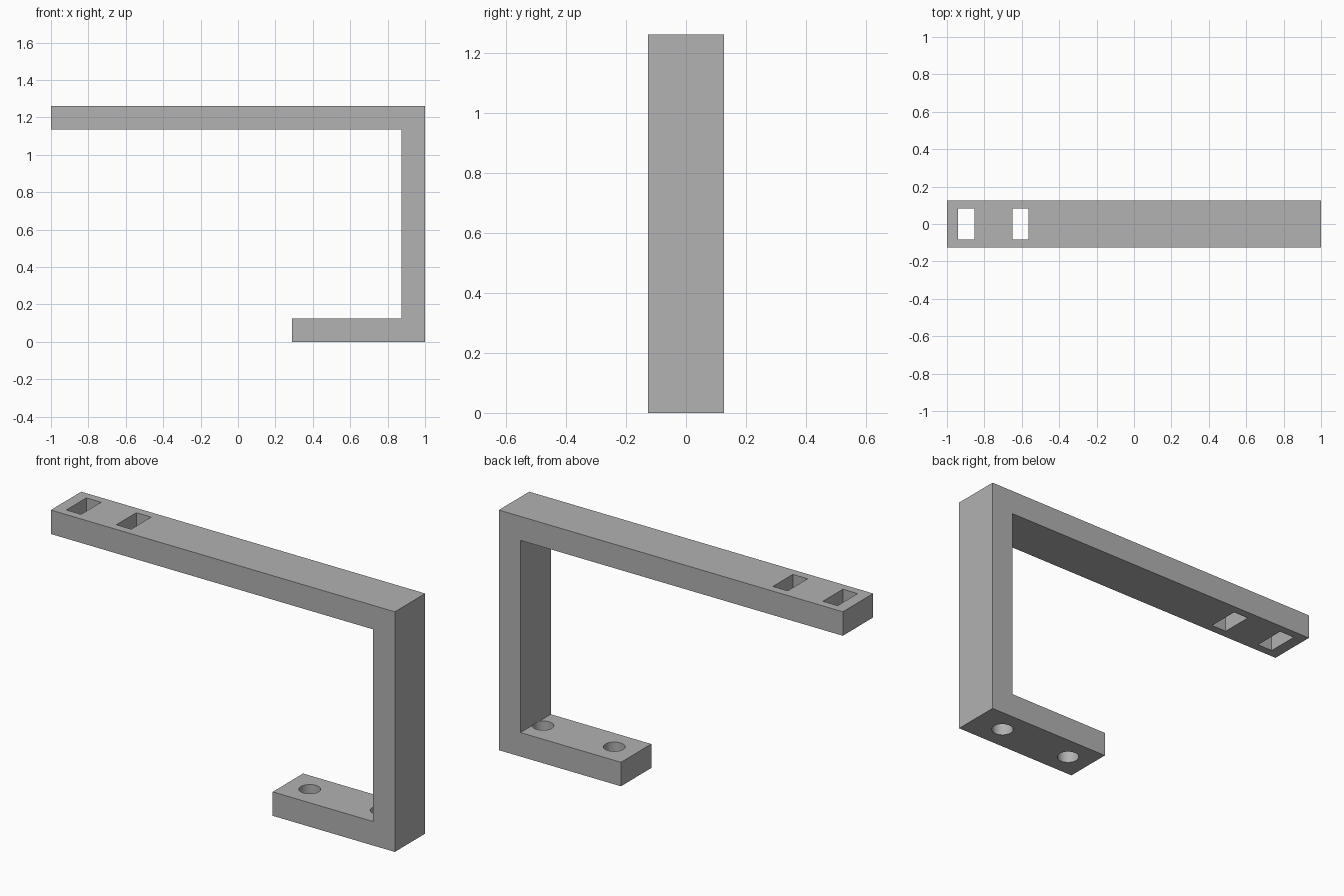
import bpy
import bmesh
from math import radians

if "Cube" in bpy.data.objects:
    bpy.data.objects.remove(bpy.data.objects["Cube"], do_unlink=True)

HALF_DEPTH = 0.126
THICK = 0.126
TOP = 1.262
FOOT_END = 0.29

# Plain grey material
grey = bpy.data.materials.new("plain_grey")
grey.use_nodes = True
colour = (0.445, 0.445, 0.445, 1)
grey.diffuse_color = colour
grey.node_tree.nodes["Principled BSDF"].inputs["Base Color"].default_value = colour

# Bracket body: side profile extruded through its depth
inner = 1 - THICK
profile = [(-1, TOP), (-1, TOP - THICK), (inner, TOP - THICK), (inner, THICK),
           (FOOT_END, THICK), (FOOT_END, 0), (1, 0), (1, TOP)]
bm = bmesh.new()
face = bm.faces.new([bm.verts.new((x, -HALF_DEPTH, z)) for x, z in profile])
result = bmesh.ops.extrude_face_region(bm, geom=[face])
moved = [v for v in result["geom"] if isinstance(v, bmesh.types.BMVert)]
bmesh.ops.translate(bm, verts=moved, vec=(0, 2 * HALF_DEPTH, 0))
bmesh.ops.recalc_face_normals(bm, faces=bm.faces)
mesh = bpy.data.meshes.new("bracket")
bm.to_mesh(mesh)
bm.free()
mesh.materials.append(grey)
bracket = bpy.data.objects.new("bracket", mesh)
bpy.context.collection.objects.link(bracket)
bpy.context.view_layer.objects.active = bracket


def cut(cutter):
    """Subtract the cutter from the bracket and discard it."""
    cutter.hide_render = True
    cutter.data.materials.append(grey)
    bpy.context.view_layer.objects.active = bracket
    mod = bracket.modifiers.new("hole", "BOOLEAN")
    mod.operation = "DIFFERENCE"
    mod.solver = "EXACT"
    mod.object = cutter
    bpy.ops.object.modifier_apply(modifier=mod.name)
    bpy.data.objects.remove(cutter, do_unlink=True)


# Two rectangular slots near the free end of the arm
for x in (-0.897, -0.606):
    bpy.ops.mesh.primitive_cube_add(size=1, location=(x, 0, TOP - THICK / 2))
    slot = bpy.context.object
    slot.name = "slot_cutter"
    slot.scale = (0.086, 0.166, THICK * 2)
    bpy.context.view_layer.update()
    cut(slot)

# Two round screw holes through the foot
for x in (0.417, 0.832):
    bpy.ops.mesh.primitive_cylinder_add(vertices=48, radius=0.052, depth=0.228,
                                        location=(x, 0, THICK + 0.001 - 0.114))
    hole = bpy.context.object
    hole.name = "screw_hole_cutter"
    bpy.context.view_layer.update()
    cut(hole)

# Smooth hole walls, crisp edges elsewhere
bpy.ops.object.select_all(action="DESELECT")
bracket.select_set(True)
bpy.context.view_layer.objects.active = bracket
bpy.ops.object.shade_smooth_by_angle(angle=radians(30))
